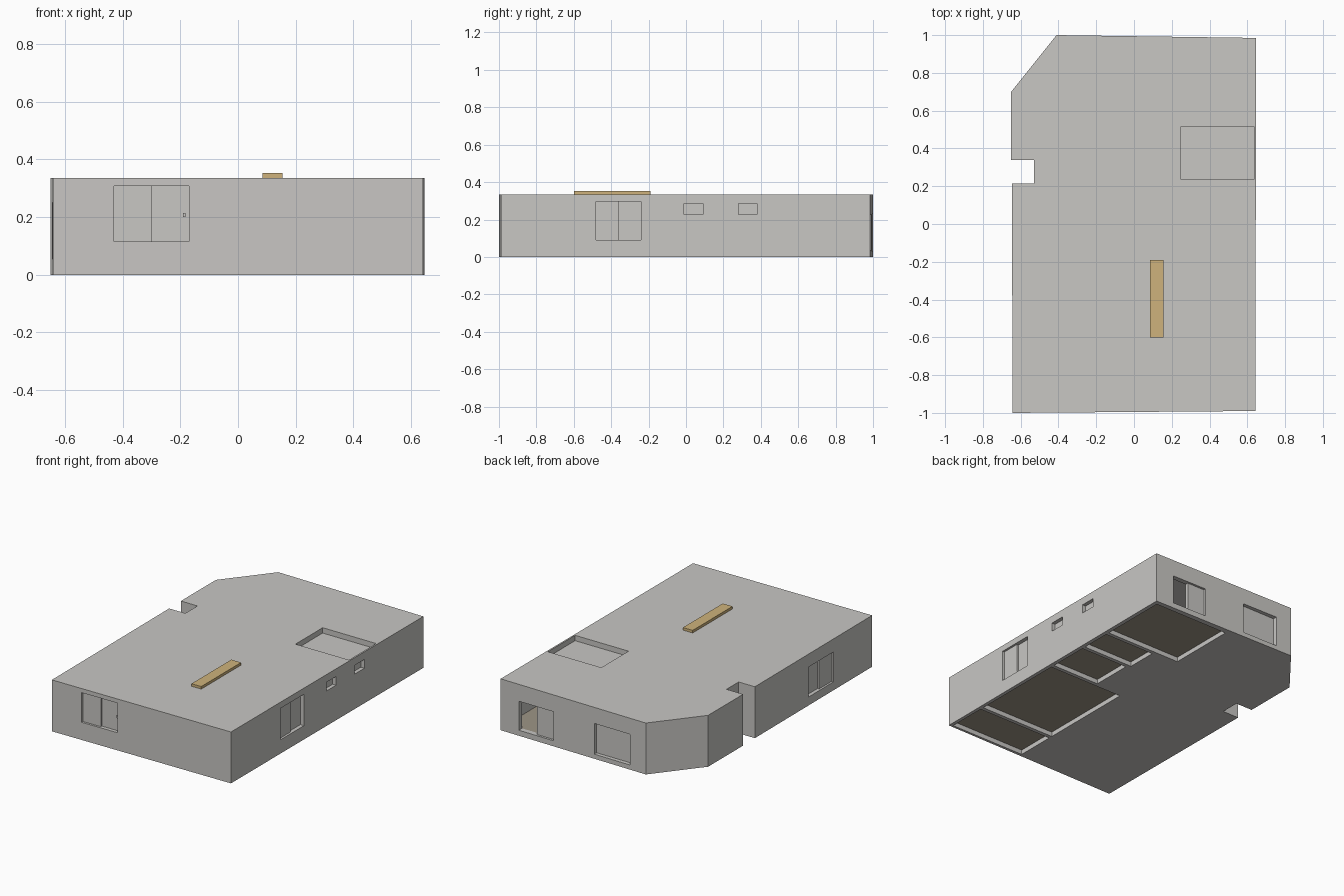
import bpy, bmesh
from mathutils import Matrix, Vector

if "Cube" in bpy.data.objects:
    bpy.data.objects.remove(bpy.data.objects["Cube"])


def material(name, rgb):
    m = bpy.data.materials.new(name)
    m.diffuse_color = (*rgb, 1)
    m.use_nodes = True
    m.node_tree.nodes["Principled BSDF"].inputs["Base Color"].default_value = m.diffuse_color
    return m


GREY = material("plaster_grey", (0.58, 0.57, 0.55))
TAN = material("wood_tan", (0.62, 0.45, 0.20))
BROWN = material("floor_brown", (0.34, 0.30, 0.24))


def add_object(name, bm, mat):
    mesh = bpy.data.meshes.new(name)
    bmesh.ops.recalc_face_normals(bm, faces=bm.faces[:])
    bm.to_mesh(mesh)
    bm.free()
    mesh.materials.append(mat)
    obj = bpy.data.objects.new(name, mesh)
    bpy.context.collection.objects.link(obj)
    return obj


def box(name, x, y, z, mat=GREY):
    """Box from (min, max) ranges on each axis."""
    bm = bmesh.new()
    centre = Vector([(a + b) / 2 for a, b in (x, y, z)])
    size = [abs(b - a) for a, b in (x, y, z)]
    bmesh.ops.create_cube(bm, size=1, matrix=Matrix.Translation(centre) @ Matrix.Diagonal((*size, 1)))
    return add_object(name, bm, mat)


# Building shell: footprint with chamfered corner and side notch
H = 0.335
footprint = [(-0.642, -1.0), (0.642, -0.99), (0.647, 0.985), (-0.41, 1.0), (-0.65, 0.70),
             (-0.65, 0.34), (-0.53, 0.34), (-0.53, 0.215), (-0.647, 0.215)]
bm = bmesh.new()
base = bm.faces.new([bm.verts.new((x, y, 0)) for x, y in footprint])
ext = bmesh.ops.extrude_face_region(bm, geom=[base])
for v in ext["geom"]:
    if isinstance(v, bmesh.types.BMVert):
        v.co.z = H
shell = add_object("building_shell", bm, GREY)

cutters = []


def cut(x, y, z):
    cutters.append(box("cutter", x, y, z))


# Skylight pit in the roof
cut((0.25, 0.635), (0.235, 0.515), (H - 0.035, H + 0.05))

# Rooms open underneath, each with a brown floor slab
F = 0.035
rooms = [((0.075, 0.62), (-0.975, -0.715), F),
         ((0.075, 0.62), (-0.69, -0.045), F),
         ((0.275, 0.62), (-0.02, 0.25), F),
         ((0.255, 0.62), (0.275, 0.475), F),
         ((0.075, 0.62), (0.50, 0.955), 0.27)]
for i, (x, y, top) in enumerate(rooms):
    cut(x, y, (-0.05, top))
    grow = lambda r: (r[0] - 0.003, r[1] + 0.003)
    box(f"room_floor_{i + 1}", grow(x), grow(y), (F - 0.005, F + 0.001), BROWN)

# Windows: (name, wall axis, outward sign, wall position, span, heights, sash span)
D = 0.025
windows = [("front_window", "y", -1, -0.998, (-0.43, -0.17), (0.115, 0.308), (-0.43, -0.30)),
           ("right_window", "x", 1, 0.643, (-0.48, -0.24), (0.09, 0.295), (-0.48, -0.36)),
           ("small_window_1", "x", 1, 0.645, (-0.01, 0.09), (0.228, 0.285), None),
           ("small_window_2", "x", 1, 0.645, (0.28, 0.38), (0.228, 0.285), None),
           ("left_window", "x", -1, -0.645, (-0.60, -0.34), (0.055, 0.25), (-0.60, -0.47)),
           ("back_window", "y", 1, 0.996, (-0.295, -0.035), (0.03, 0.23), None),
           ("back_door", "y", 1, 0.989, (0.262, 0.515), (0.036, 0.225), (0.262, 0.39))]
for name, axis, sign, wall, span, z, sash in windows:
    def depth(a, b):
        return tuple(sorted((wall - sign * a, wall - sign * b)))
    outer, pane = depth(-0.05, D), depth(0.014, D + 0.002)
    cut(*((outer, span) if axis == "x" else (span, outer)), z)
    if sash:
        box(name + "_sash", *((pane, sash) if axis == "x" else (sash, pane)), z)

# Open half of the back door leads into the room behind
cut((0.39, 0.515), (0.90, 1.05), (0.036, 0.225))

# Apply all cuts to the shell
for c in cutters:
    mod = shell.modifiers.new("cut", "BOOLEAN")
    mod.operation = "DIFFERENCE"
    mod.solver = "EXACT"
    mod.object = c
dg = bpy.context.evaluated_depsgraph_get()
result = bpy.data.meshes.new_from_object(shell.evaluated_get(dg))
shell.modifiers.clear()
shell.data = result
for c in cutters:
    bpy.data.objects.remove(c)

# Door handle knob on the front window and the wooden roof plank
box("front_window_handle", (-0.19, -0.182), (-0.982, -0.97), (0.20, 0.215))
box("roof_plank", (0.085, 0.155), (-0.60, -0.19), (H - 0.002, 0.352), TAN)
